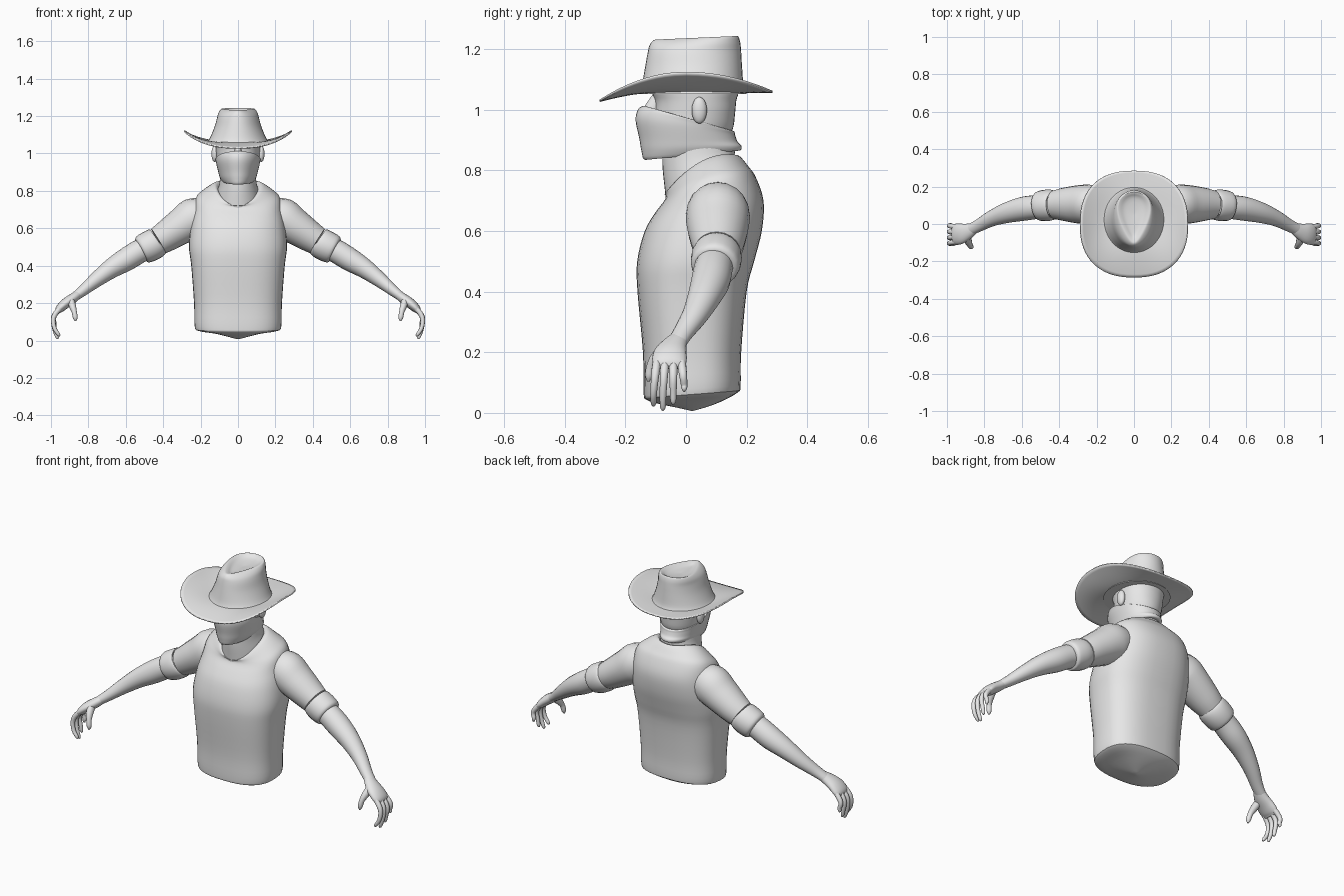
import bpy, bmesh, math
from mathutils import Vector

grey = bpy.data.materials.new("plain_grey")
grey.diffuse_color = (0.8, 0.8, 0.8, 1)
SIDES = 40


def smooth_rows(rows, steps):
    """Catmull-Rom interpolation between rows of numbers."""
    out = []
    for i in range(len(rows) - 1):
        p0, p1 = rows[max(i - 1, 0)], rows[i]
        p2, p3 = rows[i + 1], rows[min(i + 2, len(rows) - 1)]
        for s in range(steps):
            t = s / steps
            out.append([0.5 * (2 * b + (c - a) * t + (2 * a - 5 * b + 4 * c - d) * t * t
                               + (3 * b - a - 3 * c + d) * t ** 3)
                        for a, b, c, d in zip(p0, p1, p2, p3)])
    return out + [list(rows[-1])]


def skin(name, rings, caps=True, mirror=False, angle=40):
    """Join rings of points into a smooth shaded surface."""
    bm = bmesh.new()
    loops = [[bm.verts.new(p) for p in ring] for ring in rings]
    n = len(loops[0])
    for a, b in zip(loops, loops[1:]):
        for j in range(n):
            k = (j + 1) % n
            bm.faces.new((a[j], a[k], b[k], b[j]))
    if caps:
        bm.faces.new(loops[0][::-1])
        bm.faces.new(loops[-1])
        bmesh.ops.recalc_face_normals(bm, faces=bm.faces)
    mesh = bpy.data.meshes.new(name)
    bm.to_mesh(mesh)
    bm.free()
    mesh.materials.append(grey)
    ob = bpy.data.objects.new(name, mesh)
    bpy.context.collection.objects.link(ob)
    bpy.ops.object.select_all(action='DESELECT')
    ob.select_set(True)
    bpy.context.view_layer.objects.active = ob
    bpy.ops.object.shade_smooth_by_angle(angle=math.radians(angle))
    if mirror:
        ob.modifiers.new("mirror", 'MIRROR')
    return ob


def power(v, e):
    return math.copysign(abs(v) ** (2 / e), v)


def loft(name, rows, steps=4, angle=40):
    """Rows: z, centre y, half width, half depth, tilt, side lift, squareness, front taper."""
    rings = []
    for z, cy, hx, hy, tilt, lift, e, taper in smooth_rows(rows, steps):
        ring = []
        for j in range(SIDES):
            a = 2 * math.pi * j / SIDES
            c, s = power(math.cos(a), e), power(math.sin(a), e)
            x = hx * c * (1 - taper * (1 - s) / 2)
            ring.append((x, cy + hy * s, z + tilt * hy * s + lift * c * c))
        rings.append(ring)
    return skin(name, rings, angle=angle)


def limb(name, rows, steps=4, sides=20):
    """Mirrored tube. Rows: x, y, z, radius along y, radius across."""
    rows = smooth_rows(rows, steps)
    pts = [Vector(r[:3]) for r in rows]
    rings = []
    for i, r in enumerate(rows):
        t = (pts[min(i + 1, len(pts) - 1)] - pts[max(i - 1, 0)]).normalized()
        u = Vector((0, 1, 0))
        u = (u - t * u.dot(t)).normalized()
        v = t.cross(u)
        rings.append([pts[i] + u * r[3] * math.cos(a) + v * r[4] * math.sin(a)
                      for a in (2 * math.pi * j / sides for j in range(sides))])
    return skin(name, rings, mirror=True, angle=50)


def ellipsoid_rows(c, r, n=8):
    """Limb rows that form a closed upright ellipsoid."""
    rows = []
    for i in range(n + 1):
        a = math.pi * (0.02 + 0.96 * i / n)
        rows.append((c[0], c[1], c[2] - r[2] * math.cos(a), r[1] * math.sin(a), r[0] * math.sin(a)))
    return rows


# Torso with rounded underside and a tilted neck opening
loft("torso", [
    (0.007, 0.02, 0.005, 0.005, 0, 0, 2.0, 0),
    (0.03, 0.02, 0.13, 0.09, 0.05, 0.01, 2.2, 0),
    (0.055, 0.02, 0.215, 0.15, 0.08, 0, 2.5, 0),
    (0.08, 0.02, 0.232, 0.16, 0.06, 0, 2.6, 0),
    (0.2, 0.02, 0.235, 0.162, 0, 0, 2.6, 0),
    (0.4, 0.02, 0.25, 0.18, 0, 0, 2.6, 0),
    (0.5, 0.032, 0.262, 0.193, 0, 0, 2.5, 0),
    (0.6, 0.057, 0.254, 0.193, 0, 0, 2.5, 0),
    (0.68, 0.078, 0.238, 0.178, 0.1, 0.01, 2.5, 0),
    (0.74, 0.08, 0.225, 0.15, 0.25, 0.02, 2.4, 0),
    (0.765, 0.07, 0.19, 0.136, 0.35, 0.03, 2.2, 0),
    (0.785, 0.05, 0.128, 0.122, 0.53, 0.045, 2.0, 0),
    (0.772, 0.05, 0.105, 0.105, 0.53, 0.04, 2.0, 0)])

# Neck and head
loft("neck", [
    (0.70, 0.05, 0.115, 0.11, 0.5, 0, 2, 0),
    (0.79, 0.045, 0.11, 0.115, 0.45, 0, 2, 0),
    (0.85, 0.042, 0.098, 0.12, 0.2, 0, 2, 0),
    (0.93, 0.04, 0.095, 0.115, 0, 0, 2, 0)])
loft("head", [
    (0.87, 0.01, 0.08, 0.10, 0, 0, 2, 0),
    (0.93, 0.02, 0.11, 0.132, 0, 0, 2, 0.05),
    (0.99, 0.03, 0.12, 0.132, 0, 0, 2.1, 0.08),
    (1.03, 0.032, 0.124, 0.134, 0, 0, 2.1, 0.08),
    (1.065, 0.03, 0.126, 0.145, 0, 0, 2.1, 0.08),
    (1.10, 0.03, 0.12, 0.135, 0, 0, 2.1, 0.08)])
loft("nose", [
    (0.97, -0.12, 0.022, 0.03, 0, 0, 2, 0),
    (1.005, -0.11, 0.02, 0.03, 0, 0, 2, 0),
    (1.05, -0.09, 0.012, 0.02, 0, 0, 2, 0)])
limb("ear", ellipsoid_rows((0.124, 0.044, 0.998), (0.018, 0.025, 0.044)), 2)

# Face cloth, peaked over the nose and rolled at the nape
loft("face_cloth", [
    (0.862, 0.03, 0.075, 0.12, 0.05, 0, 2, 0),
    (0.850, 0.022, 0.09, 0.157, 0.1, 0, 2, 0.15),
    (0.872, 0.018, 0.104, 0.165, 0.05, 0, 2, 0.12),
    (0.90, 0.008, 0.112, 0.162, -0.03, 0, 2, 0.12),
    (0.94, -0.002, 0.122, 0.164, -0.14, 0, 2, 0.12),
    (0.962, 0.0, 0.126, 0.160, -0.22, 0, 2, 0.12),
    (0.972, 0.006, 0.126, 0.146, -0.28, 0, 2, 0.1),
    (0.968, 0.01, 0.115, 0.125, -0.28, 0, 2, 0.1)])

# Hat crown, pinched at the front and dented on top
loft("hat_crown", [
    (1.052, 0.022, 0.170, 0.178, 0, 0, 2, 0),
    (1.08, 0.022, 0.155, 0.168, 0, 0, 2, 0.04),
    (1.14, 0.025, 0.133, 0.160, 0, 0, 2, 0.1),
    (1.19, 0.028, 0.121, 0.154, 0, 0, 2, 0.15),
    (1.218, 0.03, 0.123, 0.149, 0.02, 0, 2, 0.35),
    (1.236, 0.034, 0.120, 0.138, 0.04, 0, 2, 0.6),
    (1.234, 0.04, 0.104, 0.122, 0.05, 0, 2, 0.65),
    (1.222, 0.045, 0.065, 0.09, 0.04, 0, 2, 0.6),
    (1.216, 0.05, 0.003, 0.004, 0, 0, 2, 0.5)], angle=60)

# Hat brim, curled up at the sides and dipping at the front
brim = []
for i in range(11):
    s = i / 10
    ring = []
    for j in range(64):
        a = 2 * math.pi * j / 64
        e = 2 + 0.4 * s
        c, d = power(math.cos(a), e), power(math.sin(a), e)
        edge = 1.122 - (0.093 if d < 0 else 0.063) * d * d
        ring.append(((0.135 + 0.153 * s) * c, 0.022 * (1 - s) + (0.145 + 0.14 * s) * d,
                     1.058 + (edge - 1.058) * s ** 1.5))
    brim.append(ring)
solid = skin("hat_brim", brim[::-1], caps=False).modifiers.new("thickness", 'SOLIDIFY')
solid.thickness = 0.007
solid.offset = 0

# Rolled sleeves and bare forearms
limb("sleeve", [
    (0.17, 0.105, 0.675, 0.09, 0.085),
    (0.235, 0.105, 0.655, 0.105, 0.108),
    (0.30, 0.105, 0.613, 0.102, 0.097),
    (0.38, 0.105, 0.56, 0.088, 0.084),
    (0.425, 0.103, 0.532, 0.077, 0.076)])
limb("sleeve_cuff", [
    (0.425, 0.102, 0.532, 0.06, 0.06),
    (0.43, 0.102, 0.528, 0.078, 0.078),
    (0.465, 0.1, 0.508, 0.084, 0.083),
    (0.51, 0.096, 0.487, 0.078, 0.077),
    (0.52, 0.095, 0.482, 0.06, 0.06)])
limb("forearm", [
    (0.47, 0.098, 0.505, 0.06, 0.06),
    (0.53, 0.09, 0.475, 0.064, 0.063),
    (0.60, 0.08, 0.432, 0.064, 0.062),
    (0.68, 0.06, 0.383, 0.055, 0.052),
    (0.76, 0.03, 0.323, 0.043, 0.040),
    (0.83, -0.008, 0.266, 0.034, 0.029),
    (0.875, -0.03, 0.232, 0.032, 0.024)])

# Hands with curled fingers and a thumb
limb("palm", [
    (0.85, -0.018, 0.25, 0.028, 0.022),
    (0.885, -0.038, 0.224, 0.042, 0.027),
    (0.925, -0.052, 0.196, 0.055, 0.027),
    (0.955, -0.055, 0.168, 0.056, 0.022),
    (0.966, -0.056, 0.15, 0.045, 0.012)])
tips = {"index_finger": (-0.094, -0.107, 0.022), "middle_finger": (-0.068, -0.076, 0.008),
        "ring_finger": (-0.042, -0.042, 0.028), "little_finger": (-0.016, -0.006, 0.07)}
for i, (name, (y0, y1, z1)) in enumerate(tips.items()):
    x1 = 0.955 + 0.008 * i
    limb(name, [
        (0.945, y0, 0.178, 0.014, 0.014),
        (0.975, y0 + (y1 - y0) * 0.4, 0.145, 0.014, 0.014),
        (0.988, y0 + (y1 - y0) * 0.7, 0.105 + z1 * 0.2, 0.0125, 0.012),
        (0.98, y1, 0.05 + z1 * 0.6, 0.011, 0.011),
        (x1 + 0.004, y1, z1 + 0.01, 0.009, 0.009),
        (x1, y1, z1, 0.003, 0.003)], 3, 12)
limb("thumb", [
    (0.895, -0.06, 0.218, 0.024, 0.02),
    (0.885, -0.095, 0.185, 0.021, 0.019),
    (0.876, -0.115, 0.155, 0.015, 0.014),
    (0.87, -0.122, 0.122, 0.013, 0.013),
    (0.869, -0.124, 0.104, 0.004, 0.004)], 3, 12)
